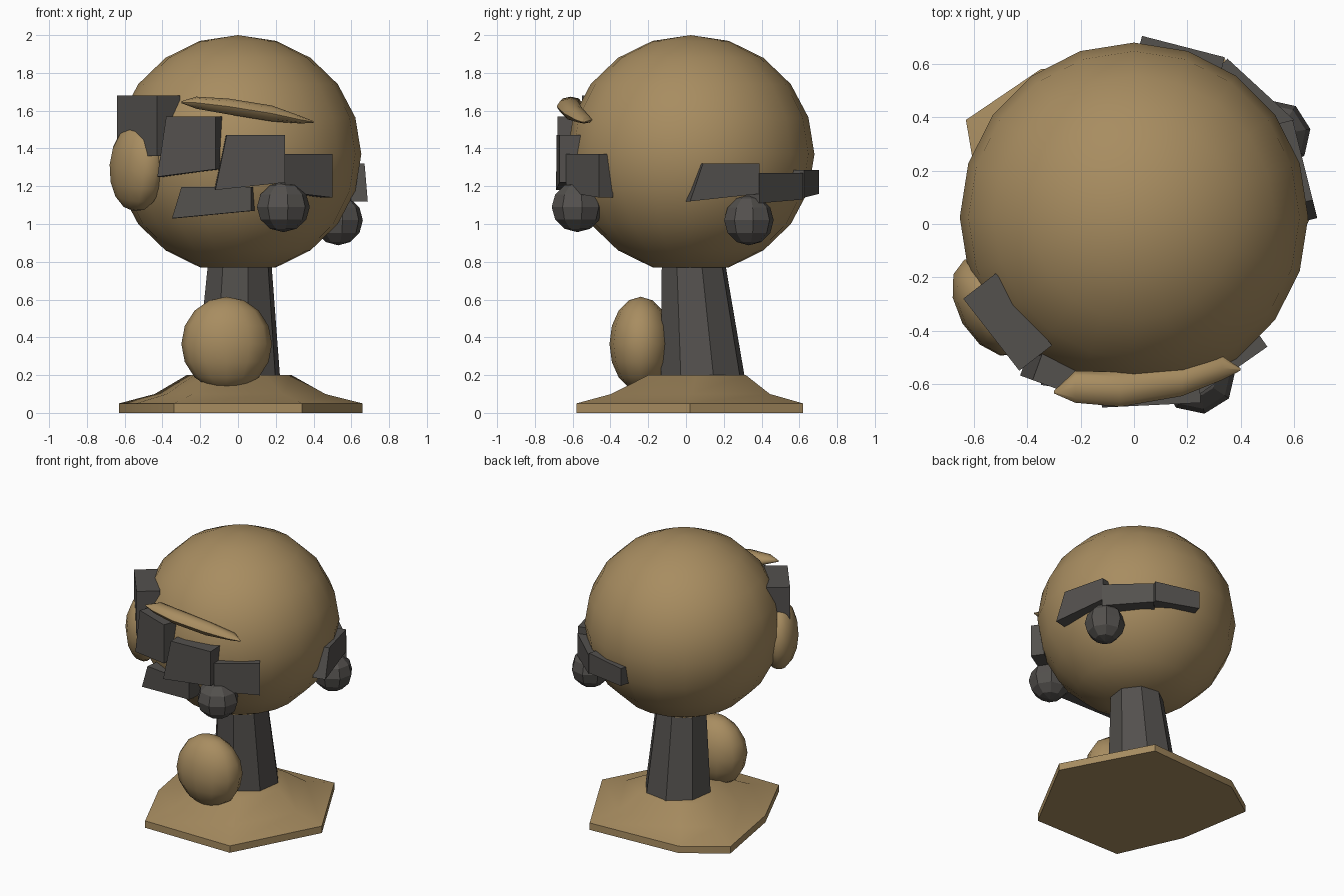
import bpy, bmesh, math
from mathutils import Vector, Matrix

if "Cube" in bpy.data.objects:
    bpy.data.objects.remove(bpy.data.objects["Cube"])


def material(name, rgb):
    m = bpy.data.materials.new(name)
    m.diffuse_color = (*rgb, 1)
    m.use_nodes = True
    m.node_tree.nodes["Principled BSDF"].inputs["Base Color"].default_value = m.diffuse_color
    return m


TAN = material("tan", (0.39, 0.265, 0.118))
DARK = material("dark grey", (0.088, 0.082, 0.076))


def finish(name, bm, mat, smooth=None):
    bmesh.ops.recalc_face_normals(bm, faces=bm.faces)
    me = bpy.data.meshes.new(name)
    bm.to_mesh(me)
    bm.free()
    me.materials.append(mat)
    ob = bpy.data.objects.new(name, me)
    bpy.context.collection.objects.link(ob)
    if smooth:
        bpy.ops.object.select_all(action='DESELECT')
        ob.select_set(True)
        bpy.context.view_layer.objects.active = ob
        bpy.ops.object.shade_smooth_by_angle(angle=math.radians(smooth))
    return ob


def ball(name, loc, radii, segs, rings, mat, smooth=None, turn=0, tilt=0):
    bm = bmesh.new()
    bmesh.ops.create_uvsphere(bm, u_segments=segs, v_segments=rings, radius=1)
    m = (Matrix.Translation(loc) @ Matrix.Rotation(math.radians(turn), 4, 'Z')
         @ Matrix.Rotation(math.radians(tilt), 4, 'X')
         @ Matrix.Diagonal((*radii, 1)))
    bmesh.ops.transform(bm, matrix=m, verts=bm.verts)
    return finish(name, bm, mat, smooth)


def loft(name, rings, mat, smooth=None):
    """Skin a list of equal-length vertex rings and cap both ends."""
    bm = bmesh.new()
    vr = [[bm.verts.new(p) for p in r] for r in rings]
    n = len(vr[0])
    for a, b in zip(vr, vr[1:]):
        for i in range(n):
            j = (i + 1) % n
            bm.faces.new((a[i], a[j], b[j], b[i]))
    bm.faces.new(vr[0])
    bm.faces.new(vr[-1])
    return finish(name, bm, mat, smooth)


def slab(name, a, b, top, bot_a, bot_b, skew, depth):
    """Block whose outer face runs from a to b, extruded inwards."""
    a, b = Vector(a), Vector(b)
    t = (b - a).normalized()
    inward = Vector((-t.y, t.x)) * depth
    low = a - t * skew
    outer = [(*a, top), (*b, top), (*b, bot_b), (*low, bot_a)]
    inner = [(x + inward.x, y + inward.y, z) for x, y, z in outer]
    return loft(name, [outer, inner], DARK)


# Spreading base plate with an uneven outline
outline = [(0.66, 0.02), (0.34, 0.62), (-0.35, 0.58), (-0.63, 0.39),
           (-0.54, -0.14), (-0.34, -0.58), (0.34, -0.58)]
loft("base", [[(x * s, y * s + dy, z) for x, y in outline] for s, z, dy in
              ((1, 0, 0), (1, 0.05, 0), (0.7, 0.1, 0.01), (0.43, 0.2, 0.05))],
     TAN, 40)

# Tapered eight-sided trunk
loft("trunk", [[(cx + r * math.cos(k * math.pi / 4 + 0.25),
                 cy + r * math.sin(k * math.pi / 4 + 0.25), z) for k in range(8)]
               for cx, cy, r, z in ((0.0, 0.095, 0.235, 0.12), (0.01, 0.035, 0.168, 0.85))],
     DARK)

# Large round crown, flattened underneath
crown = bmesh.new()
bmesh.ops.create_uvsphere(crown, u_segments=20, v_segments=10, radius=1)
low = min(crown.verts, key=lambda v: v.co.z)
low.co.z = -math.cos(math.pi / 10)
bmesh.ops.transform(crown, verts=crown.verts, matrix=Matrix.Translation((0, 0.025, 1.37))
                    @ Matrix.Diagonal((0.653, 0.655, 0.63, 1)))
finish("crown", crown, TAN, 60)

# Egg-shaped lumps at the trunk foot and on the crown's left side
ball("foot_lump", (-0.06, -0.24, 0.365), (0.24, 0.165, 0.25), 12, 8, TAN, 60)
ball("side_lump", (-0.535, -0.31, 1.30), (0.125, 0.205, 0.235), 12, 8, TAN, 60, turn=210, tilt=-8)

# Curved tapering leaf above the front blocks
path = [(-0.30, -0.63, 1.645, 0.005, 0.005), (-0.22, -0.61, 1.642, 0.06, 0.032),
        (-0.05, -0.62, 1.622, 0.065, 0.042), (0.18, -0.59, 1.585, 0.055, 0.042),
        (0.33, -0.54, 1.552, 0.045, 0.02), (0.40, -0.545, 1.54, 0.004, 0.004)]
loft("leaf", [[(x, y + ry * math.cos(k * math.pi / 4), z + rz * math.sin(k * math.pi / 4))
               for k in range(8)] for x, y, z, ry, rz in path], TAN, 60)

# Front chain of blocks
slab("front_block_1", (-0.64, -0.28), (-0.43, -0.55), 1.68, 1.36, 1.36, 0, 0.155)
slab("front_block_2", (-0.38, -0.585), (-0.12, -0.68), 1.57, 1.25, 1.29, 0.05, 0.13)
slab("front_block_3", (-0.06, -0.685), (0.25, -0.67), 1.47, 1.18, 1.22, 0.06, 0.13)
slab("front_block_4", (0.25, -0.635), (0.50, -0.46), 1.37, 1.17, 1.14, 0, 0.09)
slab("front_lower_block", (-0.30, -0.61), (0.07, -0.66), 1.195, 1.03, 1.07, 0.05, 0.15)

# Rear right chain of blocks
slab("rear_block_1", (0.67, 0.09), (0.595, 0.39), 1.32, 1.12, 1.16, 0.07, 0.09)
slab("rear_block_2", (0.60, 0.39), (0.35, 0.62), 1.27, 1.11, 1.13, 0, 0.1)
slab("rear_block_3", (0.34, 0.625), (0.03, 0.705), 1.285, 1.14, 1.16, 0, 0.09)

# Faceted fruit hanging below each chain
ball("front_fruit", (0.24, -0.575, 1.09), (0.142, 0.138, 0.133), 8, 6, DARK, turn=10)
ball("rear_fruit", (0.53, 0.333, 1.02), (0.133, 0.133, 0.133), 8, 6, DARK, turn=10)
